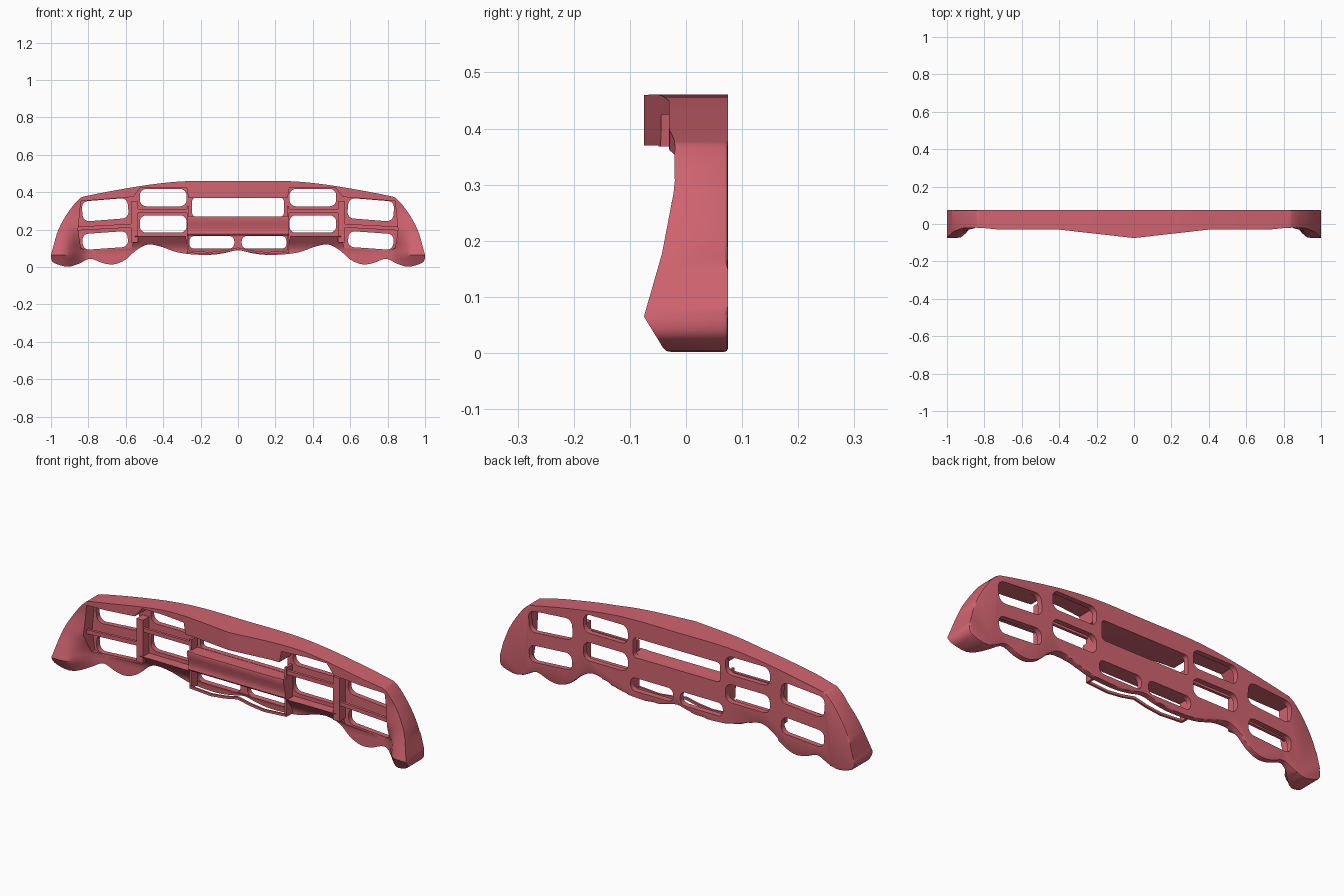
import bpy, bmesh, math
from mathutils import Vector

cube = bpy.data.objects.get("Cube")
if cube:
    bpy.data.objects.remove(cube, do_unlink=True)

red = bpy.data.materials.new("coral_red")
red.use_nodes = True
red.diffuse_color = (0.64, 0.127, 0.162, 1)
red.node_tree.nodes["Principled BSDF"].inputs["Base Color"].default_value = red.diffuse_color

BACK = 0.075
FLOOR = 0.048


def interp(v, pts):
    """Piecewise linear lookup."""
    for (a, fa), (b, fb) in zip(pts, pts[1:]):
        if v <= b:
            return fa + (fb - fa) * max(0, (v - a) / (b - a))
    return pts[-1][1]


def make_object(name, bm):
    bmesh.ops.recalc_face_normals(bm, faces=bm.faces)
    mesh = bpy.data.meshes.new(name)
    bm.to_mesh(mesh)
    bm.free()
    mesh.materials.append(red)
    ob = bpy.data.objects.new(name, mesh)
    bpy.context.collection.objects.link(ob)
    return ob


def prism(name, pts, y0, y1, bevel=0):
    """Extrude an x-z polygon along y, optionally rounding the rear edge."""
    bm = bmesh.new()
    face = bm.faces.new([bm.verts.new((x, y0, z)) for x, z in pts])
    ext = bmesh.ops.extrude_face_region(bm, geom=[face])["geom"]
    for v in ext:
        if isinstance(v, bmesh.types.BMVert):
            v.co.y = y1
    if bevel:
        rear = [e for e in bm.edges if all(abs(v.co.y - y1) < 1e-5 for v in e.verts)]
        bmesh.ops.bevel(bm, geom=rear, offset=bevel, segments=2, profile=0.5, affect='EDGES')
    return make_object(name, bm)


def mirrored(half):
    """Close a right-hand profile that begins and ends on x = 0."""
    return half + [(-x, z) for x, z in half[-2:0:-1]]


def rounded(pts, steps=4):
    """Closed smooth curve through the points."""
    p = [Vector(q) for q in pts]
    n, out = len(p), []
    for i in range(n):
        a, b, c, d = (p[(i + k) % n] for k in (-1, 0, 1, 2))
        for s in range(steps):
            t = s / steps
            q = 0.5 * (2 * b + (c - a) * t + (2 * a - 5 * b + 4 * c - d) * t * t
                       + (3 * b - a - 3 * c + d) * t ** 3)
            out.append((q.x, q.y))
    return out


def slot(cx, cz, w, h, r, tilt=0):
    """Rounded rectangle, tilted about its middle."""
    pts = []
    ca, sa = math.cos(tilt), math.sin(tilt)
    for k, (sx, sz) in enumerate([(1, 1), (-1, 1), (-1, -1), (1, -1)]):
        for s in range(7):
            a = math.pi / 2 * (k + s / 6)
            x = sx * (w / 2 - r) + r * math.cos(a)
            z = sz * (h / 2 - r) + r * math.sin(a)
            pts.append((cx + x * ca - z * sa, cz + x * sa + z * ca))
    return pts


def strip(x0, z0, x1, z1, h):
    """Band of height h between two points."""
    return [(x0, z0 - h / 2), (x1, z1 - h / 2), (x1, z1 + h / 2), (x0, z0 + h / 2)]


def boolean(target, tool, operation):
    mod = target.modifiers.new(operation.lower(), 'BOOLEAN')
    mod.operation, mod.object, mod.solver = operation, tool, 'EXACT'
    bpy.context.view_layer.update()
    deps = bpy.context.evaluated_depsgraph_get()
    mesh = bpy.data.meshes.new_from_object(target.evaluated_get(deps))
    target.modifiers.clear()
    target.data = mesh
    bpy.data.objects.remove(tool, do_unlink=True)


# Front surface: chevron brow, thin lower edge, swept wings at the ends
def front(x, z):
    x = abs(x)
    peak = interp(z, [(0.2, 0.3), (0.36, 1)])
    mid = interp(x, [(0, -0.03 - 0.045 * peak), (0.4, -0.03), (0.72, -0.03), (0.85, -0.017)])
    thin = interp(z, [(0.1, 1), (0.2, 0)])
    mid += (FLOOR - mid) * thin
    wing = interp(z, [(0, -0.035), (0.065, -0.075), (0.18, -0.042), (0.3, -0.02), (0.4, -0.03)])
    t = min(1, max(0, (x - 0.8) / 0.14))
    t = t * t * (3 - 2 * t)
    return mid + (wing - mid) * t


# Body outline
top = [(0, 0.46), (0.25, 0.46), (0.42, 0.447), (0.6, 0.42), (0.8, 0.382), (0.85, 0.363),
       (0.91, 0.29), (0.96, 0.2), (0.99, 0.1), (1, 0.05)]
bottom = [(0.98, 0.02), (0.91, 0.002), (0.85, 0.018), (0.79, 0.044), (0.72, 0.02), (0.66, 0.015),
          (0.6, 0.04), (0.55, 0.085), (0.5, 0.115), (0.46, 0.12), (0.4, 0.105), (0.33, 0.08),
          (0.25, 0.068), (0.15, 0.065), (0.07, 0.075), (0, 0.09)]
body = prism("bumper_body", rounded(mirrored(top + bottom)), -0.15, BACK, 0.007)

# Sculpted block that trims the body front
bm = bmesh.new()
NX, NZ = 84, 25
grid = [[bm.verts.new((x, front(x, z), z)) for x in (-1.05 + 0.025 * i for i in range(NX + 1))]
        for z in (-0.045 + 0.022 * j for j in range(NZ + 1))]
faces = [bm.faces.new((grid[j][i], grid[j][i + 1], grid[j + 1][i + 1], grid[j + 1][i]))
         for j in range(NZ) for i in range(NX)]
for v in bmesh.ops.extrude_face_region(bm, geom=faces)["geom"]:
    if isinstance(v, bmesh.types.BMVert):
        v.co.y = 0.12
boolean(body, make_object("front_shape", bm), 'INTERSECT')

# Recessed grille area
recess = [(0, 0.368), (0.265, 0.368), (0.275, 0.425), (0.52, 0.425), (0.56, 0.375), (0.84, 0.352),
          (0.855, 0.2), (0.84, 0.1), (0.78, 0.085), (0.57, 0.1), (0.55, 0.165), (0.28, 0.165),
          (0.265, 0.1), (0, 0.1)]
boolean(body, prism("recess", mirrored(recess), -0.2, FLOOR), 'DIFFERENCE')

# Upright posts and slim grille bars between the rows of openings
for s in (-1, 1):
    boolean(body, prism("inner_post", strip(s * 0.262, 0.2, s * 0.274, 0.2, 0.25), 0, 0.06), 'UNION')
    boolean(body, prism("outer_post", strip(s * 0.535, 0.24, s * 0.572, 0.24, 0.22), 0, 0.06), 'UNION')
    boolean(body, prism("inner_bar", strip(s * 0.265, 0.3, s * 0.55, 0.3, 0.02), 0.002, 0.016), 'UNION')
    boolean(body, prism("outer_bar", strip(s * 0.55, 0.222, s * 0.87, 0.205, 0.02), 0.002, 0.016), 'UNION')

# Thin lip ahead of the lower edge
lip = [(0, 0.092), (0.07, 0.077), (0.15, 0.068), (0.27, 0.076)]
low = [(-x, z) for x, z in lip[:0:-1]] + lip
boolean(body, prism("lower_lip", low + [(x, z + 0.012) for x, z in low[::-1]], -0.004, 0.006), 'UNION')

# Central cross bar with a hollowed face
bm = bmesh.new()
profile = [(0.06, 0.268), (-0.022, 0.272), (-0.024, 0.262), (-0.017, 0.235), (-0.01, 0.21),
           (-0.008, 0.19), (-0.012, 0.176), (-0.006, 0.168), (0.06, 0.168)]
end = bm.faces.new([bm.verts.new((-0.272, y, z)) for y, z in profile])
for v in bmesh.ops.extrude_face_region(bm, geom=[end])["geom"]:
    if isinstance(v, bmesh.types.BMVert):
        v.co.x = 0.272
boolean(body, make_object("cross_bar", bm), 'UNION')

# Openings through the panel
openings = [slot(0, 0.32, 0.49, 0.1, 0.018)]
for s in (-1, 1):
    openings += [slot(s * 0.4, 0.371, 0.25, 0.093, 0.035),
                 slot(s * 0.4, 0.23, 0.25, 0.093, 0.035),
                 slot(s * 0.14, 0.132, 0.24, 0.068, 0.028),
                 slot(s * 0.71, 0.306, 0.246, 0.108, 0.035, -s * 0.08),
                 slot(s * 0.71, 0.142, 0.242, 0.085, 0.033, -s * 0.07)]
for shape in openings:
    boolean(body, prism("opening", shape, -0.2, 0.2), 'DIFFERENCE')

# Smooth shading with crisp edges
bpy.ops.object.select_all(action='DESELECT')
body.select_set(True)
bpy.context.view_layer.objects.active = body
bpy.ops.object.shade_smooth_by_angle(angle=math.radians(30))
